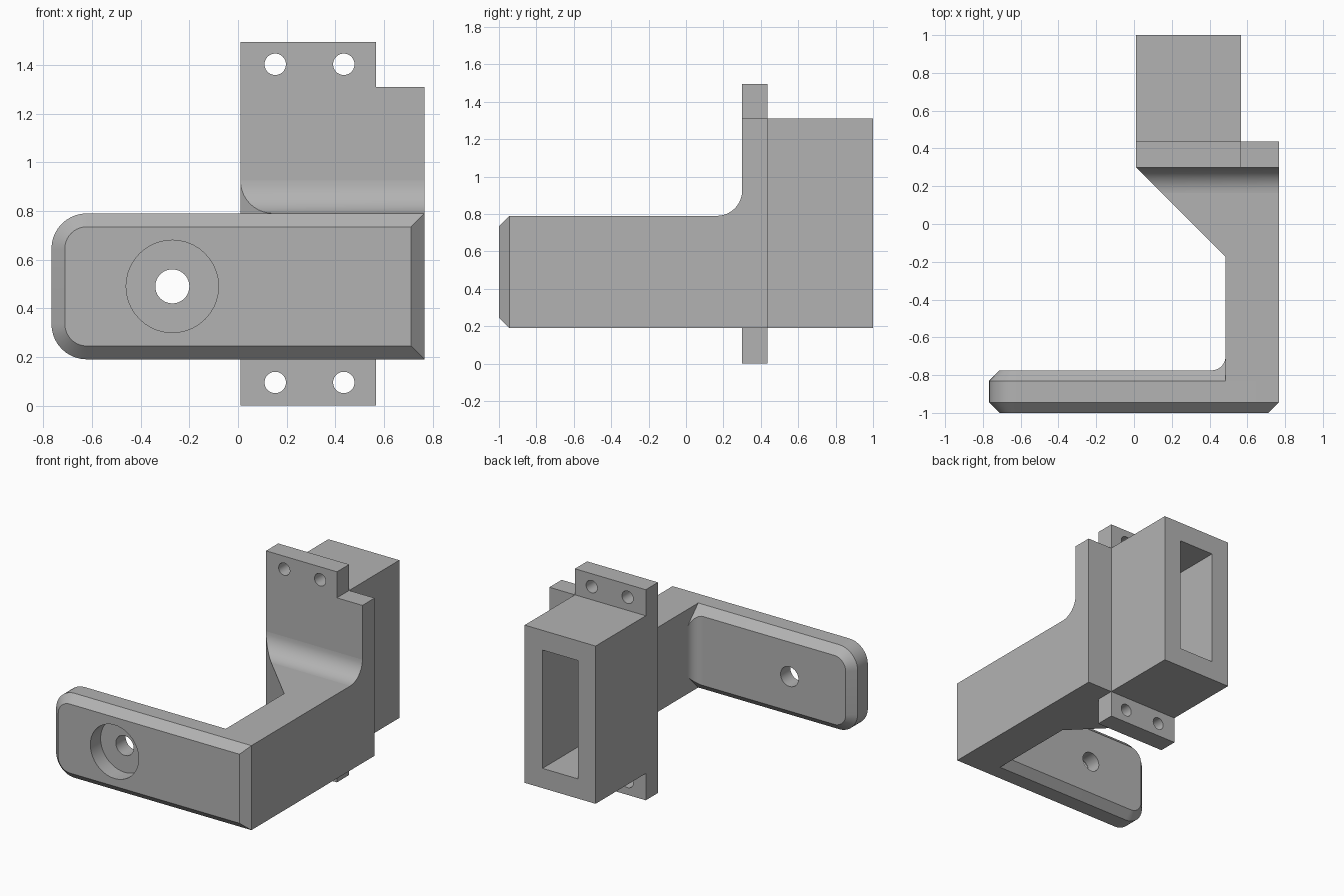
import bpy
import bmesh
from math import sin, cos, pi

cube = bpy.data.objects.get("Cube")
if cube:
    bpy.data.objects.remove(cube, do_unlink=True)

# Single flat colour
GREY = (0.45, 0.45, 0.45, 1)
grey = bpy.data.materials.new("plain grey")
grey.use_nodes = True
grey.diffuse_color = GREY
grey.node_tree.nodes["Principled BSDF"].inputs["Base Color"].default_value = GREY

# Main levels shared by several parts
LOW, HIGH = 0.19, 0.79
LEFT, RIGHT = 0.01, 0.767
INNER = 0.485
CHAMFER = 0.055
PLATE_BACK = -0.775
FLANGE_FRONT, FLANGE_BACK = 0.3, 0.437


def loft(name, loops):
    """Skin a row of matching loops and cap both ends."""
    bm = bmesh.new()
    rings = [[bm.verts.new(p) for p in loop] for loop in loops]
    n = len(rings[0])
    for a, b in zip(rings, rings[1:]):
        for i in range(n):
            j = (i + 1) % n
            bm.faces.new((a[i], a[j], b[j], b[i]))
    bm.faces.new(rings[0])
    bm.faces.new(rings[-1])
    bmesh.ops.recalc_face_normals(bm, faces=bm.faces)
    mesh = bpy.data.meshes.new(name)
    bm.to_mesh(mesh)
    bm.free()
    mesh.materials.append(grey)
    obj = bpy.data.objects.new(name, mesh)
    bpy.context.collection.objects.link(obj)
    return obj


def extrude_y(name, outline, y0, y1):
    return loft(name, [[(x, y, z) for x, z in outline] for y in (y0, y1)])


def arc(cx, cy, r, start, end, steps=10):
    angles = [start + (end - start) * i / steps for i in range(steps + 1)]
    return [(cx + r * cos(a), cy + r * sin(a)) for a in angles]


def rectangle(x0, x1, z0, z1):
    return [(x0, z0), (x1, z0), (x1, z1), (x0, z1)]


def cylinder(x, z, r, y0, y1):
    return extrude_y("cutter", arc(x, z, r, 0, 2 * pi, 40)[:-1], y0, y1)


def activate(obj):
    bpy.ops.object.select_all(action="DESELECT")
    obj.select_set(True)
    bpy.context.view_layer.objects.active = obj


def cut(obj, cutter):
    cutter.hide_render = True
    mod = obj.modifiers.new("cut", "BOOLEAN")
    mod.operation = "DIFFERENCE"
    mod.solver = "EXACT"
    mod.object = cutter
    activate(obj)
    bpy.ops.object.modifier_apply(modifier=mod.name)
    bpy.data.objects.remove(cutter, do_unlink=True)


# Front plate: rounded free end, chamfered front and back rims
def plate_loop(y, inset, right):
    r = 0.145 - inset
    x = -RIGHT + inset + r
    lo, hi = LOW + inset, HIGH - inset
    outline = [(right, lo), (right, hi)]
    outline += arc(x, hi - r, r, pi / 2, pi)
    outline += arc(x, lo + r, r, pi, 1.5 * pi)
    return [(px, y, pz) for px, pz in outline]


plate = loft("front_plate", [
    plate_loop(-1, CHAMFER, RIGHT - CHAMFER),
    plate_loop(-1 + CHAMFER, 0, RIGHT),
    plate_loop(PLATE_BACK - CHAMFER, 0, RIGHT),
    plate_loop(PLATE_BACK, CHAMFER, RIGHT - CHAMFER)])
cut(plate, cylinder(-0.27, 0.49, 0.19, -1.1, -0.885))
cut(plate, cylinder(-0.27, 0.49, 0.07, -1.1, -0.6))

# Arm with its diagonal gusset
arm_plan = [(INNER, PLATE_BACK - CHAMFER), (RIGHT, PLATE_BACK - CHAMFER),
            (RIGHT, FLANGE_FRONT), (LEFT, FLANGE_FRONT),
            (INNER, FLANGE_FRONT - INNER + LEFT)]
arm = loft("arm", [[(x, y, z) for x, y in arm_plan] for z in (LOW, HIGH)])

# Inside corner fillet, trimmed by the plate's rear chamfer planes
R = 0.075
corner = [(INNER, PLATE_BACK)]
corner += arc(INNER - R, PLATE_BACK + R, R, -pi / 2, 0)
slope = PLATE_BACK - CHAMFER
corner_fillet = loft("corner_fillet", [
    [(x, y, LOW + (y - slope)) for x, y in corner],
    [(x, y, HIGH - (y - slope)) for x, y in corner]])

# Fillet between arm top and flange, following the gusset edge
R = 0.135
sweep = [(FLANGE_FRONT, HIGH)]
sweep += arc(FLANGE_FRONT - R, HIGH + R, R, -pi / 2, 0)
top_fillet = loft("top_fillet", [
    [(LEFT + FLANGE_FRONT - y, y, z) for y, z in sweep],
    [(RIGHT, y, z) for y, z in sweep]])

# Mounting flange with four screw holes
BOX_RIGHT, BOX_TOP, TOP = 0.567, 1.31, 1.495
flange = extrude_y("flange", [
    (LEFT, 0), (BOX_RIGHT, 0), (BOX_RIGHT, LOW), (RIGHT, LOW),
    (RIGHT, BOX_TOP), (BOX_RIGHT, BOX_TOP), (BOX_RIGHT, TOP), (LEFT, TOP)],
    FLANGE_FRONT, FLANGE_BACK)
for x in (0.153, 0.435):
    for z in (0.095, 1.403):
        cut(flange, cylinder(x, z, 0.044, 0.1, 0.6))

# Rear socket, a rectangular sleeve closed by the flange
socket = extrude_y("rear_socket", rectangle(LEFT, BOX_RIGHT, LOW, BOX_TOP),
                   FLANGE_BACK, 1)
WALL = 0.14
cut(socket, extrude_y("cutter", rectangle(
    LEFT + WALL, BOX_RIGHT - WALL, LOW + WALL, BOX_TOP - WALL), 0.3, 1.1))

# Smooth the curved walls, keep the edges crisp
for part in (plate, arm, corner_fillet, top_fillet, flange, socket):
    activate(part)
    bpy.ops.object.shade_smooth_by_angle()
